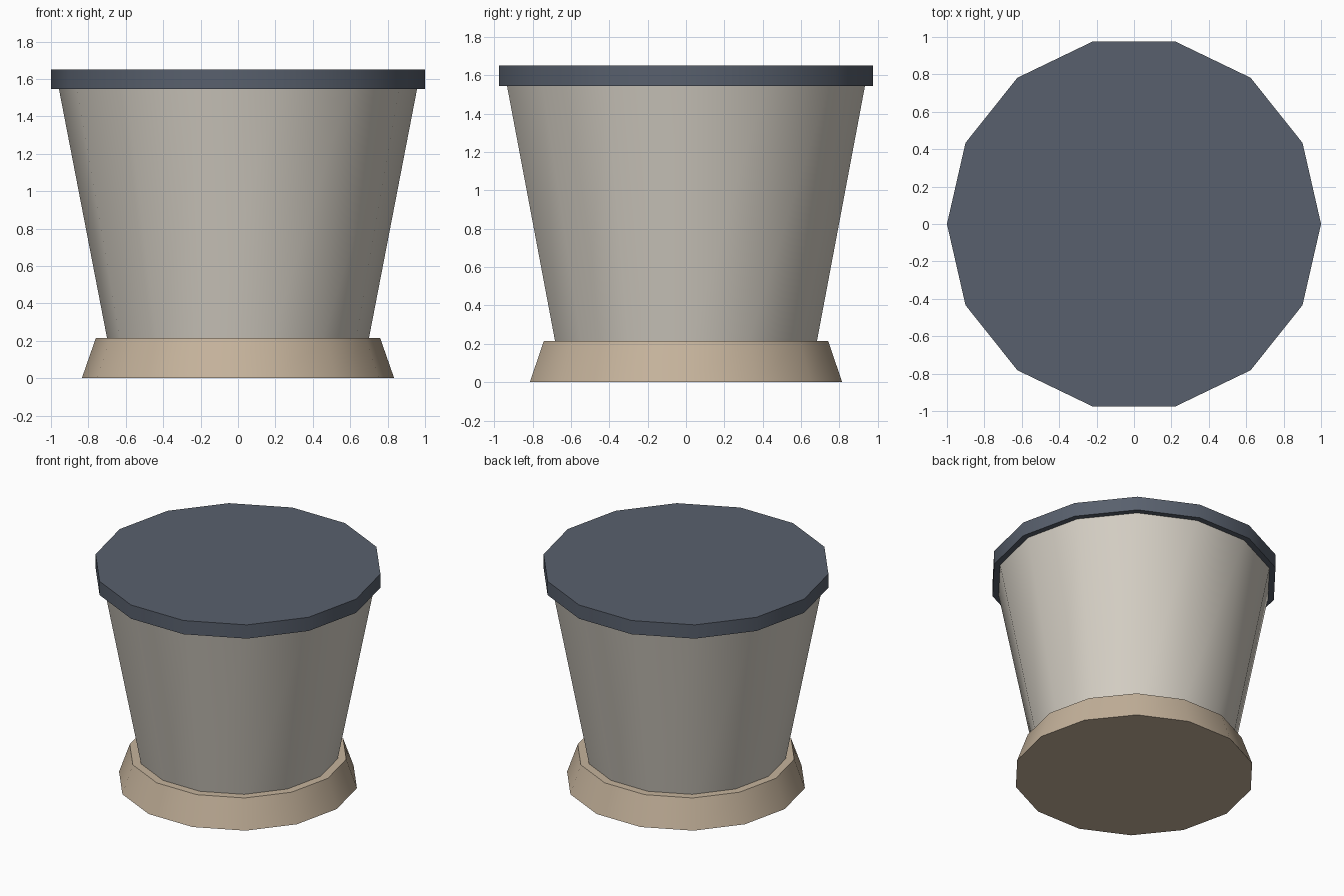
import bpy
import bmesh
import math

SIDES = 14

cube = bpy.data.objects.get("Cube")
if cube:
    bpy.data.objects.remove(cube, do_unlink=True)


def make_material(name, rgb):
    mat = bpy.data.materials.new(name)
    mat.use_nodes = True
    color = (*rgb, 1.0)
    mat.diffuse_color = color
    bsdf = mat.node_tree.nodes["Principled BSDF"]
    bsdf.inputs["Base Color"].default_value = color
    bsdf.inputs["Roughness"].default_value = 0.8
    return mat


def make_frustum(name, bottom, top, mat):
    """Closed, smooth-sided frustum; bottom and top are (radius, height)."""
    bm = bmesh.new()
    rings = []
    for radius, z in (bottom, top):
        rings.append([
            bm.verts.new((radius * math.cos(a), radius * math.sin(a), z))
            for a in (math.tau * i / SIDES for i in range(SIDES))
        ])
    low, high = rings
    for i in range(SIDES):
        j = (i + 1) % SIDES
        bm.faces.new((low[i], low[j], high[j], high[i]))
    bm.faces.new(low[::-1])
    bm.faces.new(high)
    mesh = bpy.data.meshes.new(name)
    bm.to_mesh(mesh)
    bm.free()
    mesh.materials.append(mat)
    obj = bpy.data.objects.new(name, mesh)
    bpy.context.collection.objects.link(obj)

    # Round the sides, keep the rims crisp
    bpy.ops.object.select_all(action="DESELECT")
    obj.select_set(True)
    bpy.context.view_layer.objects.active = obj
    bpy.ops.object.shade_smooth_by_angle(angle=math.radians(40))
    return obj


tan = make_material("warm tan", (0.56, 0.45, 0.33))
cream = make_material("pale stone", (0.66, 0.62, 0.55))
slate = make_material("slate grey", (0.098, 0.117, 0.153))

# Flared foot, tapered bucket body and flat lid
make_frustum("base", (0.835, 0.0), (0.76, 0.215), tan)
make_frustum("body", (0.68, 0.11), (0.96, 1.56), cream)
make_frustum("lid", (1.0, 1.545), (1.0, 1.65), slate)
